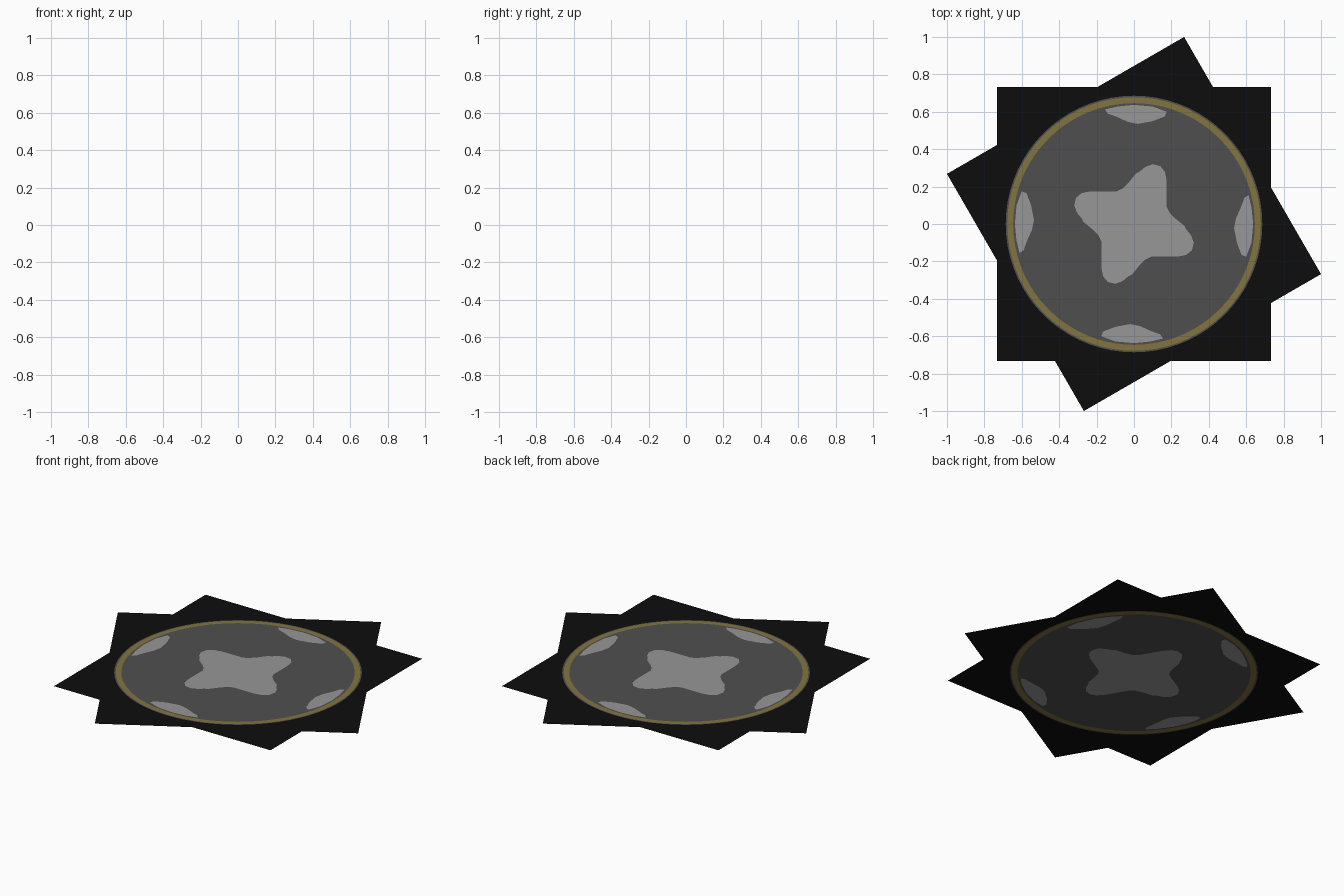
import bpy
import math
from mathutils import Vector, Matrix
from mathutils.geometry import delaunay_2d_cdt

if "Cube" in bpy.data.objects:
    bpy.data.objects.remove(bpy.data.objects["Cube"])

HALF = 0.732


def material(name, rgb):
    m = bpy.data.materials.new(name)
    m.diffuse_color = (*rgb, 1)
    m.use_nodes = True
    m.node_tree.nodes["Principled BSDF"].inputs["Base Color"].default_value = m.diffuse_color
    return m


MATS = [
    material("black", (0.004, 0.004, 0.004)),
    material("dark grey", (0.078, 0.078, 0.078)),
    material("light grey", (0.31, 0.31, 0.31)),
    material("dull gold", (0.225, 0.175, 0.05)),
]
BLACK, DARK, LIGHT, GOLD = range(4)


def circle(r, n=72):
    return [Vector((r * math.cos(2 * math.pi * i / n),
                    r * math.sin(2 * math.pi * i / n))) for i in range(n)]


def turned(points, quarter):
    rot = Matrix.Rotation(quarter * math.pi / 2, 2)
    return [rot @ Vector(p) for p in points]


# One arm of the four-armed centre patch, and one rim patch
ARM = [(0.27, -0.01), (0.22, 0.03), (0.19, 0.06), (0.175, 0.09), (0.175, 0.23),
       (0.165, 0.28), (0.14, 0.31), (0.10, 0.32), (0.06, 0.305), (0.03, 0.28)]
RIM_PATCH = [(0.175, 0.60), (0.10, 0.628), (0.0, 0.637), (-0.09, 0.628),
             (-0.155, 0.612), (-0.14, 0.59), (-0.09, 0.572), (-0.03, 0.545),
             (0.02, 0.535), (0.10, 0.55), (0.165, 0.575)]

# Outlines in painting order: later ones win
square = [Vector(p) for p in ((-HALF, -HALF), (HALF, -HALF), (HALF, HALF), (-HALF, HALF))]
star = [p for q in range(4) for p in turned(ARM, q)]
shapes = [(square, BLACK), (circle(0.686), DARK), (circle(0.678), GOLD),
          (circle(0.646), DARK), (star, LIGHT)]
shapes += [(turned(RIM_PATCH, q), LIGHT) for q in range(4)]


def painted_sheet(name, z, angle, face_down):
    """Flat square sheet with the painted outlines cut into its faces."""
    coords, loops = [], []
    for pts, _ in shapes:
        loops.append(list(range(len(coords), len(coords) + len(pts))))
        coords += pts
    verts, _, faces, _, _, origins = delaunay_2d_cdt(coords, [], loops, 1, 1e-5)
    if face_down:
        faces = [list(reversed(f)) for f in faces]
    rot = Matrix.Rotation(angle, 2)
    mesh = bpy.data.meshes.new(name)
    mesh.from_pydata([(*(rot @ v), z) for v in verts], [], faces)
    for m in MATS:
        mesh.materials.append(m)
    for poly, src in zip(mesh.polygons, origins):
        poly.material_index = shapes[max(src)][1]
    mesh.update()
    obj = bpy.data.objects.new(name, mesh)
    bpy.context.collection.objects.link(obj)


# Two identical sheets, the lower one turned by 30 degrees
painted_sheet("upper_sheet", 0.002, 0, False)
painted_sheet("lower_sheet", 0.0, math.radians(30), True)
